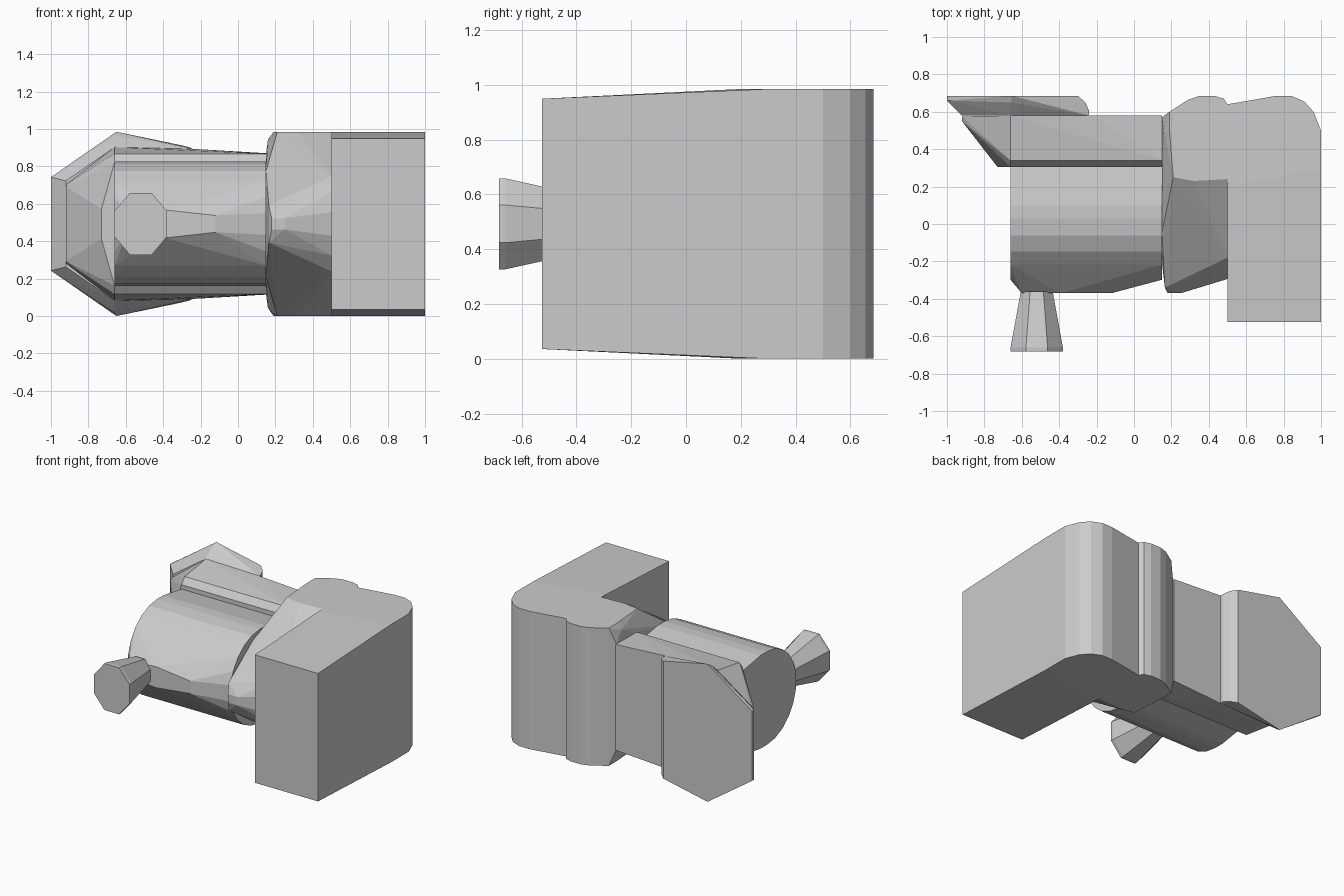
import bpy, bmesh
from math import sin, cos, pi, radians

if "Cube" in bpy.data.objects:
    bpy.data.objects.remove(bpy.data.objects["Cube"])

H = 0.985          # overall height
ZC = H / 2         # mirror plane height


def hull(name, pts):
    """Convex body from (x, y, half height) points mirrored about mid height."""
    bm = bmesh.new()
    seen = set()
    for x, y, h in pts:
        for s in (1, -1):
            key = (round(x, 4), round(y, 4), round(ZC + s * h, 4))
            if key not in seen:
                seen.add(key)
                bm.verts.new(key)
    res = bmesh.ops.convex_hull(bm, input=bm.verts[:])
    junk = {v for v in res["geom_interior"] if isinstance(v, bmesh.types.BMVert)}
    bmesh.ops.delete(bm, geom=list(junk), context='VERTS')
    bmesh.ops.dissolve_limit(bm, angle_limit=radians(1), verts=bm.verts[:], edges=bm.edges[:])
    bmesh.ops.recalc_face_normals(bm, faces=bm.faces[:])
    me = bpy.data.meshes.new(name)
    bm.to_mesh(me)
    bm.free()
    ob = bpy.data.objects.new(name, me)
    bpy.context.collection.objects.link(ob)
    return ob


def arc(x, cy, r, a0, a1, n):
    """Points on a circle in the YZ plane, angle 0 = front."""
    out = []
    for i in range(n + 1):
        a = radians(a0 + (a1 - a0) * i / n)
        out.append((x, cy - r * cos(a), r * sin(a)))
    return out


# Large side block, rounded rear corner and slightly lower front
hull("side_block",
     [(x, -0.525, 0.457) for x in (0.5, 1.0)] +
     [(x, y, ZC) for x, y in ((0.5, 0.2), (1, 0.3), (1, 0.5), (0.96, 0.6), (0.91, 0.655),
                              (0.84, 0.685), (0.76, 0.685), (0.5, 0.64))])

# Collar between block and barrel
hull("collar",
     [(x, y, ZC) for x, y in ((0.19, 0.5), (0.21, 0.25), (0.32, 0.23), (0.5, 0.24), (0.5, 0.64),
                              (0.48, 0.67), (0.43, 0.685), (0.35, 0.685), (0.29, 0.665),
                              (0.19, 0.6))] +
     [(0.15, 0.57, 0.375), (0.15, 0.35, 0.375), (0.16, 0.5, 0.45)] +
     arc(0.5, 0.03, 0.33, 11, 90, 4) +
     arc(0.15, 0.08, 0.31, 20, 90, 3) +
     [(0.18, -0.37, 0.03), (0.25, -0.37, 0.03), (0.165, -0.34, 0.1)])

# Main barrel with a flat pad at the front
hull("barrel",
     [p for x in (-0.66, 0.15) for p in arc(x, 0.03, 0.333, 10, 90, 5)] +
     [(x, y, h) for x in (-0.66, 0.15) for y, h in ((0.1, 0.333), (0.3, 0.3), (0.34, 0.29))] +
     [(-0.6, -0.37, 0.06), (-0.39, -0.37, 0.075), (-0.12, -0.37, 0.045)])

# Mount behind the barrel, sloping away on the left
hull("rear_mount",
     [(x, y, h) for x in (-0.66, 0.15) for y, h in ((0.305, 0.33), (0.34, 0.375))] +
     [(-0.66, 0.44, 0.38), (-0.32, 0.44, 0.38), (0.15, 0.58, 0.378),
      (-0.66, 0.58, 0.41), (-0.22, 0.58, 0.4),
      (-0.92, 0.575, 0.21), (-0.92, 0.55, 0.2), (-0.73, 0.305, 0.08)])

# Hexagonal back plate with bevelled edges
hull("back_plate",
     [(-1, 0.685, 0.25), (-1, 0.66, 0.25), (-0.65, 0.685, ZC), (-0.66, 0.65, 0.47),
      (-0.92, 0.58, 0.23), (-0.66, 0.58, 0.41), (-0.24, 0.58, 0.4), (-0.24, 0.605, 0.4),
      (-0.26, 0.65, 0.41), (-0.3, 0.685, 0.42)])

# Flared eight-sided knob
knob = []
for y, rx, rz in ((-0.36, 0.085, 0.1), (-0.66, 0.14, 0.166), (-0.682, 0.14, 0.166)):
    for i in range(5):
        a = pi / 8 + i * pi / 4
        k = 1 / cos(pi / 8)
        if i < 4:
            knob.append((-0.52 + rx * k * cos(a), y, rz * k * abs(sin(a))))
hull("knob", knob)
